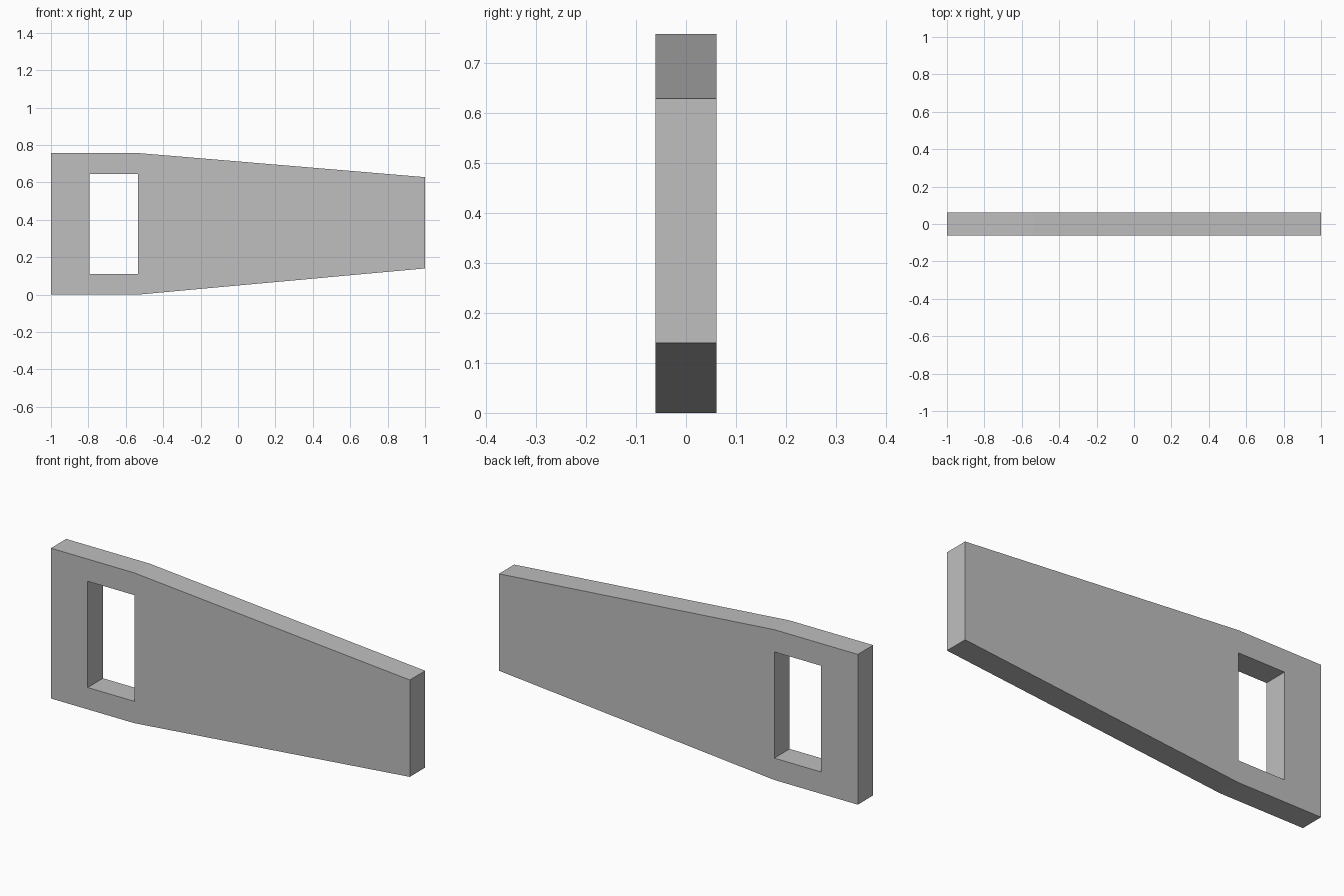
import bpy
import bmesh

cube = bpy.data.objects.get("Cube")
if cube:
    bpy.data.objects.remove(cube, do_unlink=True)

# Plain grey finish
grey = bpy.data.materials.new("plain_grey")
grey.use_nodes = True
colour = (0.52, 0.52, 0.52, 1)
grey.diffuse_color = colour
grey.node_tree.nodes["Principled BSDF"].inputs["Base Color"].default_value = colour

HEIGHT = 0.757
THICKNESS = 0.122
SHOULDER = -0.535   # where the taper starts, in line with the slot's edge

bm = bmesh.new()


def points(pairs):
    return [bm.verts.new((x, -THICKNESS / 2, z)) for x, z in pairs]


# Tapered outline and rectangular slot
outer = points([(-1, 0), (SHOULDER, 0), (1, 0.14),
                (1, 0.628), (SHOULDER, HEIGHT), (-1, HEIGHT)])
slot = points([(-0.795, 0.11), (SHOULDER, 0.11),
               (SHOULDER, 0.645), (-0.795, 0.645)])

# Front face: left, bottom and top borders of the slot, then the tapered body
front = [bm.faces.new(loop) for loop in (
    (outer[0], slot[0], slot[3], outer[5]),
    (outer[0], outer[1], slot[1], slot[0]),
    (slot[3], slot[2], outer[4], outer[5]),
    (outer[1], outer[2], outer[3], outer[4], slot[2], slot[1]),
)]

# Give the plate its thickness
result = bmesh.ops.extrude_face_region(bm, geom=front, use_keep_orig=True)
back = [v for v in result["geom"] if isinstance(v, bmesh.types.BMVert)]
bmesh.ops.translate(bm, verts=back, vec=(0, THICKNESS, 0))
bmesh.ops.recalc_face_normals(bm, faces=bm.faces)

mesh = bpy.data.meshes.new("tapered_plate")
bm.to_mesh(mesh)
bm.free()
mesh.materials.append(grey)
plate = bpy.data.objects.new("tapered_plate", mesh)
bpy.context.collection.objects.link(plate)
